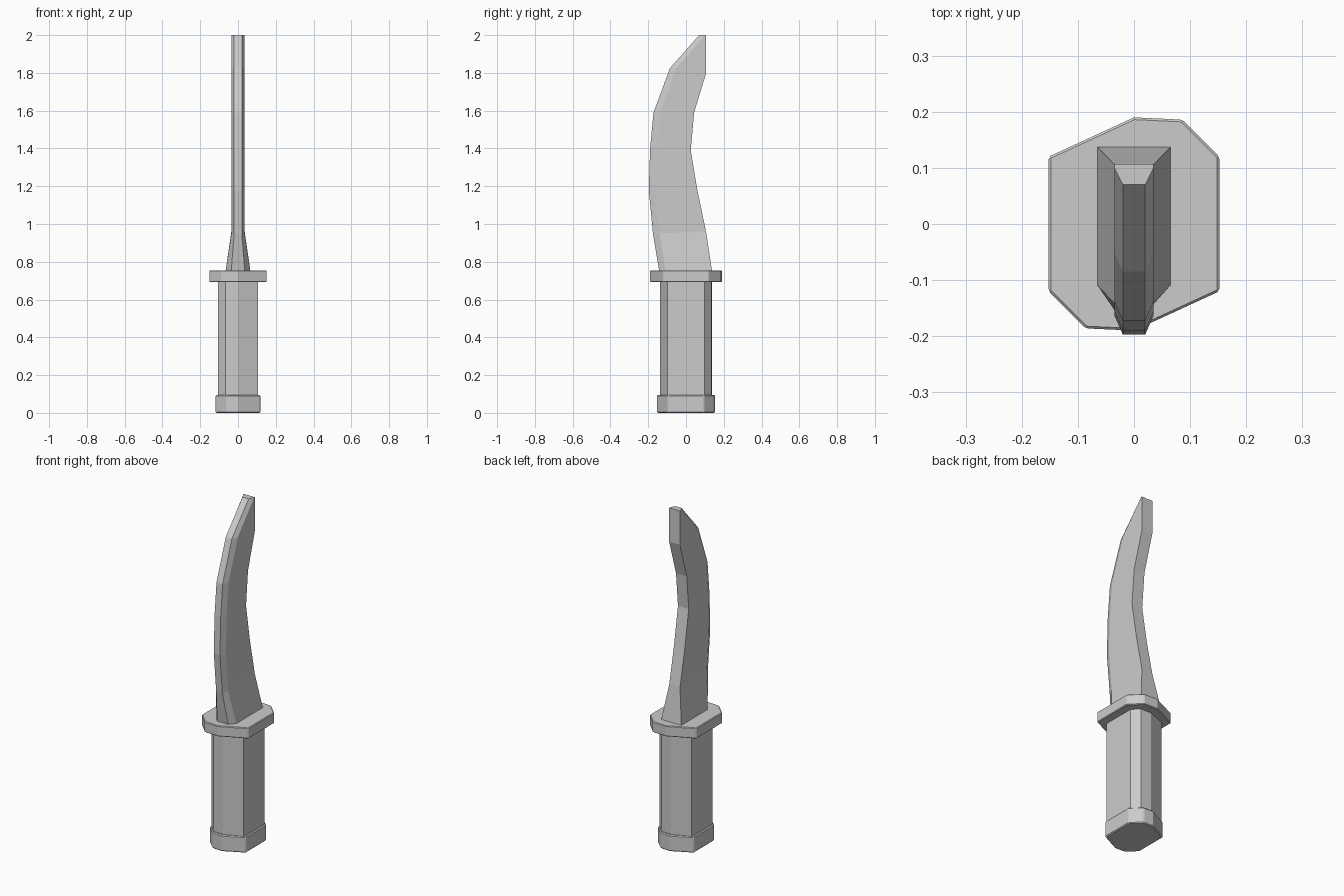
import bpy, bmesh

cube = bpy.data.objects.get("Cube")
if cube:
    bpy.data.objects.remove(cube, do_unlink=True)

grey = bpy.data.materials.new("plain grey")
grey.use_nodes = True
colour = (0.6, 0.6, 0.6, 1)
grey.diffuse_color = colour
grey.node_tree.nodes["Principled BSDF"].inputs["Base Color"].default_value = colour


def loft(name, rings, bevel=0.0):
    """Skin a stack of equal-length point rings and cap both ends."""
    bm = bmesh.new()
    loops = [[bm.verts.new(p) for p in ring] for ring in rings]
    n = len(loops[0])
    for low, high in zip(loops, loops[1:]):
        for i in range(n):
            j = (i + 1) % n
            bm.faces.new((low[i], low[j], high[j], high[i]))
    bm.faces.new(loops[0][::-1])
    bm.faces.new(loops[-1])
    bmesh.ops.recalc_face_normals(bm, faces=bm.faces)
    mesh = bpy.data.meshes.new(name)
    bm.to_mesh(mesh)
    bm.free()
    mesh.materials.append(grey)
    obj = bpy.data.objects.new(name, mesh)
    bpy.context.collection.objects.link(obj)
    if bevel:
        mod = obj.modifiers.new("soft edges", "BEVEL")
        mod.width = bevel
        mod.segments = 1
        mod.limit_method = "ANGLE"
    return obj


def prism(name, half_x, half_y, cut_x, cut_y, z0, z1, bulge=0.0, bevel=0.0):
    """Upright block with cut corners and slightly bowed front and back."""
    x, y = half_x - cut_x, half_y - cut_y
    side = [(half_x, -y), (half_x, y), (x, half_y - bulge), (0, half_y)]
    outline = side + [(-px, -py) for px, py in side]
    return loft(name, [[(px, py, z) for px, py in outline] for z in (z0, z1)], bevel)


# Handle parts
prism("pommel", 0.118, 0.153, 0.058, 0.058, 0.0, 0.095, 0.004, 0.005)
prism("grip", 0.105, 0.138, 0.04, 0.04, 0.09, 0.70, 0.003)
prism("guard", 0.152, 0.19, 0.066, 0.07, 0.692, 0.755, 0.004, 0.004)

# Blade stations: front y, front z, back y, back z, half width, edge half width, edge depth
stations = [
    (-0.142, 0.75, 0.138, 0.75, 0.066, 0.036, 0.034),
    (-0.175, 0.95, 0.106, 0.96, 0.035, 0.020, 0.034),
    (-0.197, 1.18, 0.060, 1.18, 0.035, 0.020, 0.034),
    (-0.190, 1.40, 0.025, 1.39, 0.035, 0.020, 0.034),
    (-0.172, 1.59, 0.043, 1.59, 0.035, 0.020, 0.034),
    (-0.085, 1.825, 0.107, 1.80, 0.035, 0.020, 0.034),
    (0.070, 2.00, 0.107, 2.00, 0.035, 0.020, 0.030),
]
rings = []
for fy, fz, by, bz, w, e, d in stations:
    right = [(e, fy, fz), (w, fy + d, fz), (w, by, bz)]
    rings.append(right + [(-x, y, z) for x, y, z in reversed(right)])
loft("blade", rings)
